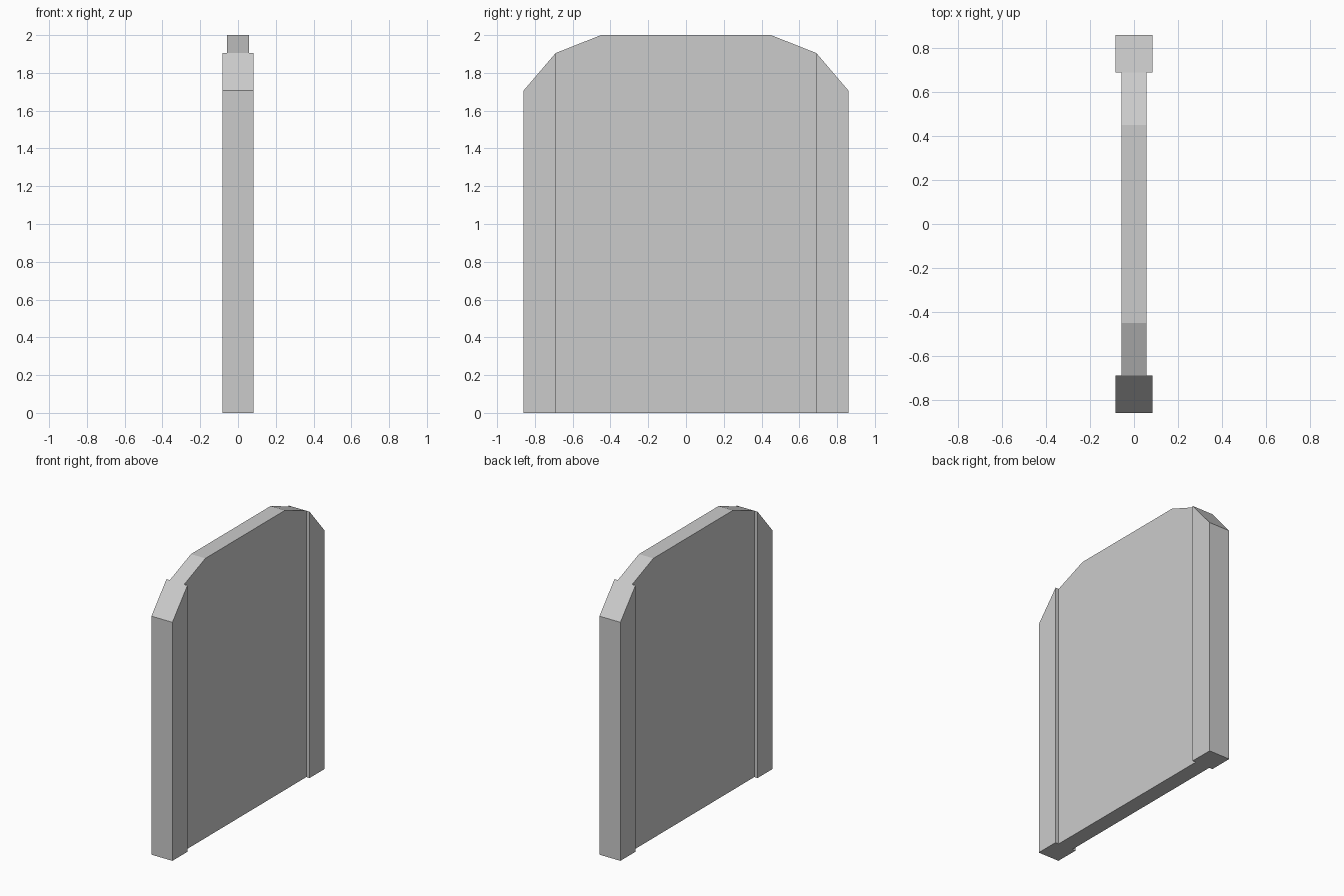
import bpy, bmesh

if "Cube" in bpy.data.objects:
    bpy.data.objects.remove(bpy.data.objects["Cube"])

HALF_EDGE = 0.083    # half thickness of the side stiles
HALF_PANEL = 0.057   # half thickness of the recessed panel
INNER_Y = 0.69       # inner edge of the stiles


def prism(name, outline, x0, x1):
    """Extrude a (y, z) outline along x."""
    bm = bmesh.new()
    face = bm.faces.new([bm.verts.new((x0, y, z)) for y, z in outline])
    ext = bmesh.ops.extrude_face_region(bm, geom=[face])
    moved = [v for v in ext["geom"] if isinstance(v, bmesh.types.BMVert)]
    bmesh.ops.translate(bm, verts=moved, vec=(x1 - x0, 0, 0))
    bmesh.ops.recalc_face_normals(bm, faces=bm.faces)
    mesh = bpy.data.meshes.new(name)
    bm.to_mesh(mesh)
    bm.free()
    obj = bpy.data.objects.new(name, mesh)
    bpy.context.collection.objects.link(obj)
    return obj


# Slab with chamfered top corners
half = [(0.86, 0), (0.86, 1.706), (INNER_Y, 1.905), (0.45, 2.0)]
outline = half + [(-y, z) for y, z in reversed(half)]
slab = prism("arched_panel", outline, -HALF_EDGE, HALF_EDGE)

# Shallow recess between the stiles on both faces
recess = [(-INNER_Y, -0.2), (INNER_Y, -0.2), (INNER_Y, 2.2), (-INNER_Y, 2.2)]
for side, label in ((1, "right"), (-1, "left")):
    cutter = prism("recess_cutter_" + label, recess, side * HALF_PANEL, side * 0.3)
    cutter.hide_render = True
    cutter.hide_set(True)
    mod = slab.modifiers.new("recess_" + label, "BOOLEAN")
    mod.operation = "DIFFERENCE"
    mod.solver = "EXACT"
    mod.object = cutter
